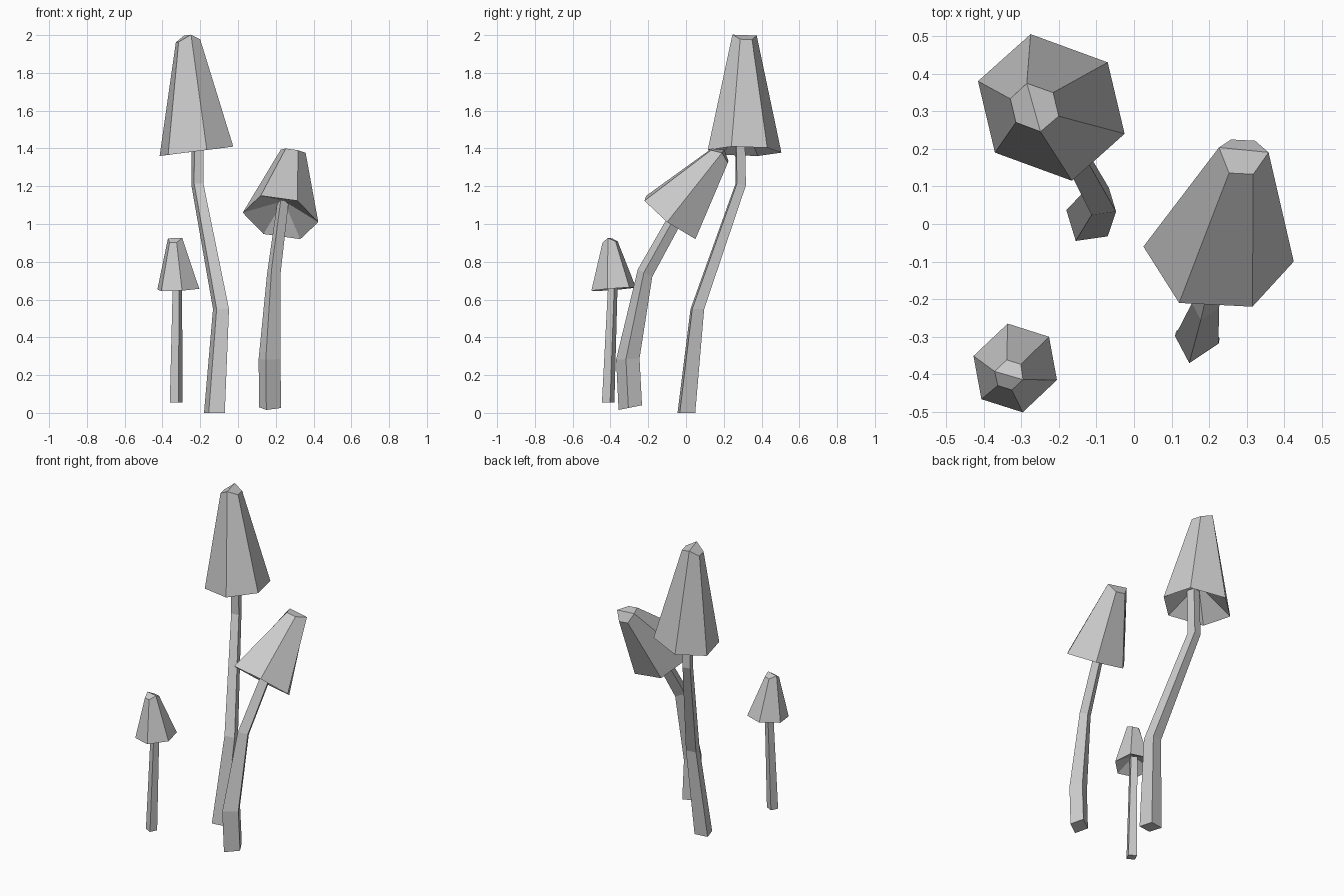
import bpy
import bmesh
from mathutils import Vector

cube = bpy.data.objects.get("Cube")
if cube:
    bpy.data.objects.remove(cube, do_unlink=True)

# One plain grey for everything
GREY = (0.6, 0.6, 0.6, 1.0)
grey = bpy.data.materials.new("plain_grey")
grey.use_nodes = True
grey.diffuse_color = GREY
shader = next(n for n in grey.node_tree.nodes if n.type == 'BSDF_PRINCIPLED')
shader.inputs["Base Color"].default_value = GREY
shader.inputs["Roughness"].default_value = 0.9


def finish(bm, name):
    bmesh.ops.recalc_face_normals(bm, faces=bm.faces[:])
    mesh = bpy.data.meshes.new(name)
    bm.to_mesh(mesh)
    bm.free()
    mesh.materials.append(grey)
    obj = bpy.data.objects.new(name, mesh)
    bpy.context.collection.objects.link(obj)
    return obj


def bridge(bm, low, high):
    n = len(low)
    for i in range(n):
        j = (i + 1) % n
        bm.faces.new((low[i], low[j], high[j], high[i]))


def make_cap(name, centre, tip, spokes, ridge, shrink, drop, hollow=0.25):
    """Six-sided tapered cap with a ridged top and a hollow underside."""
    bm = bmesh.new()
    centre, tip = Vector(centre), Vector(tip)
    half = [Vector(s) for s in spokes]
    ring = half + [-v for v in half]
    axis = (tip - centre).normalized()
    rim = [bm.verts.new(centre + v) for v in ring]
    # Top corners drop away from the ridge that joins two opposite corners
    top = [bm.verts.new(tip + v * shrink - axis * (0 if i % 3 == ridge else drop))
           for i, v in enumerate(ring)]
    bridge(bm, rim, top)
    for start in (ridge, ridge + 3):
        bm.faces.new([top[(start + k) % 6] for k in range(4)])
    # Hollow underside
    apex = bm.verts.new(centre.lerp(tip, hollow))
    for i in range(6):
        bm.faces.new((rim[(i + 1) % 6], rim[i], apex))
    return finish(bm, name)


def make_stem(name, p, q, sections):
    """Four-sided bent stem; each section is (x, y, z, scale, tilt along y)."""
    bm = bmesh.new()
    corners = [Vector(p), Vector(q), -Vector(p), -Vector(q)]
    rings = []
    for x, y, z, scale, tilt in sections:
        rings.append([bm.verts.new((x + c.x * scale, y + c.y * scale,
                                    z + c.y * scale * tilt)) for c in corners])
    for low, high in zip(rings, rings[1:]):
        bridge(bm, low, high)
    bm.faces.new(rings[0][::-1])
    bm.faces.new(rings[-1])
    return finish(bm, name)


# Tall mushroom at the back
make_cap("tall_cap", (-0.22, 0.31, 1.385), (-0.267, 0.31, 2.0),
         [(-0.055, 0.195, -0.007), (0.15, 0.12, 0.019), (0.195, -0.07, 0.025)],
         ridge=0, shrink=0.33, drop=0.03)
make_stem("tall_stem", (-0.055, 0.035), (-0.03, -0.047),
          [(-0.125, 0.002, 0, 1, 0), (-0.09, 0.06, 0.55, 0.77, 0),
           (-0.215, 0.29, 1.21, 0.58, -0.2), (-0.213, 0.285, 1.5, 0.56, 0)])

# Leaning mushroom on the left
make_cap("leaning_cap", (0.225, -0.08, 1.035), (0.292, 0.197, 1.385),
         [(-0.2, 0.02, 0.025), (-0.105, -0.13, 0.115), (0.09, -0.14, 0.088)],
         ridge=0, shrink=0.33, drop=0.03)
make_stem("leaning_stem", (-0.058, 0.01), (-0.02, -0.062),
          [(0.17, -0.295, 0.028, 1, 0.2), (0.167, -0.308, 0.285, 1, 0.05),
           (0.19, -0.217, 0.74, 0.62, -0.5), (0.24, 0.0, 1.13, 0.52, -0.6)])

# Small mushroom at the front right
make_cap("small_cap", (-0.316, -0.383, 0.655), (-0.333, -0.403, 0.925),
         [(-0.02, 0.118, 0.008), (0.09, 0.083, 0.01), (0.111, -0.032, 0.002)],
         ridge=2, shrink=0.34, drop=0.02)
make_stem("small_stem", (-0.033, -0.01), (0.012, -0.033),
          [(-0.328, -0.412, 0.055, 1, 0), (-0.32, -0.386, 0.71, 0.75, 0)])
